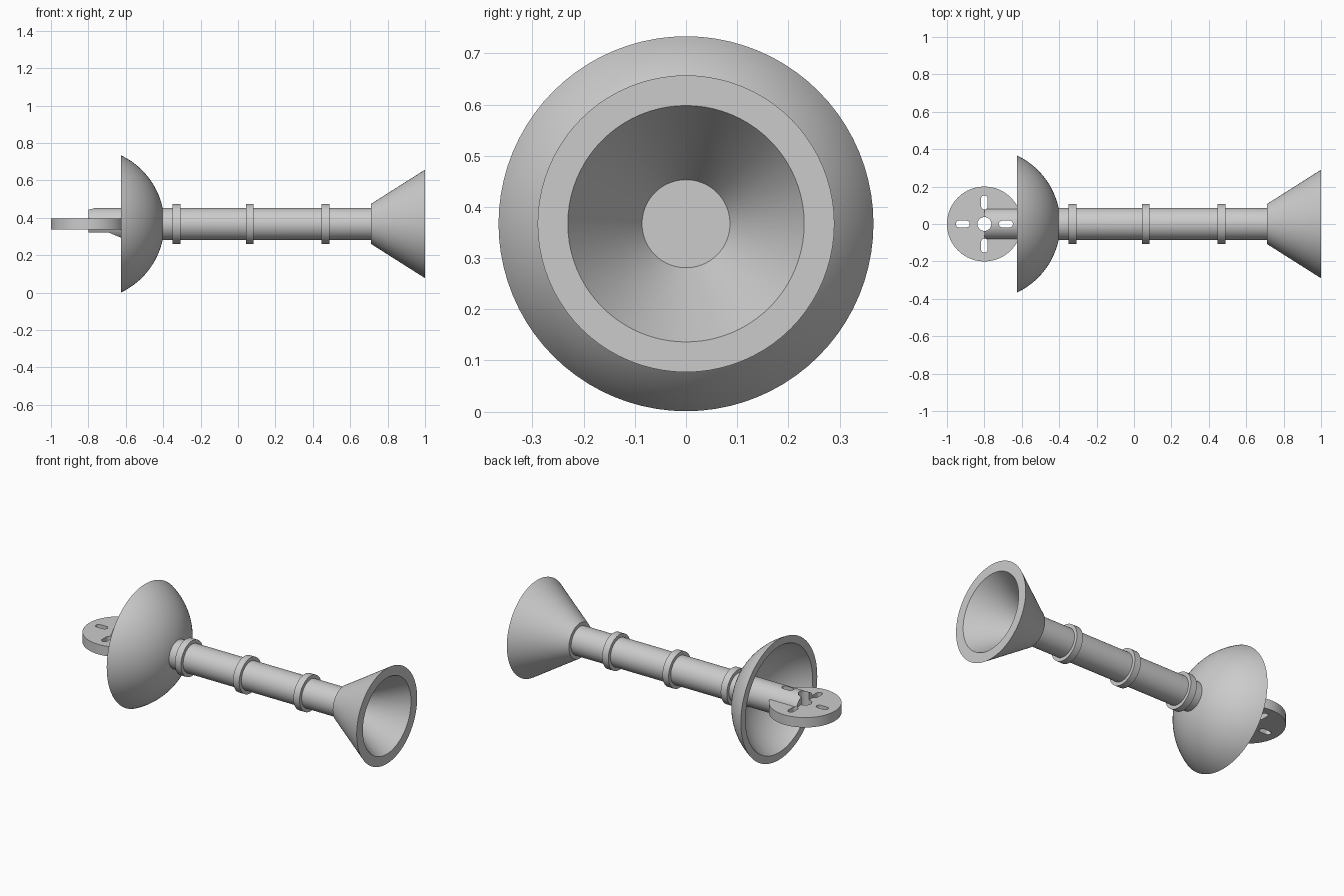
import bpy, bmesh
from math import radians, cos, sin, pi, asin
from mathutils import Matrix

old = bpy.data.objects.get("Cube")
if old:
    bpy.data.objects.remove(old)

AXIS_Z = 0.367
MOUNT_X = -0.8

grey = bpy.data.materials.new("light grey")
grey.use_nodes = True
colour = (0.6, 0.6, 0.6, 1)
grey.diffuse_color = colour
grey.node_tree.nodes["Principled BSDF"].inputs["Base Color"].default_value = colour


def finish(name, bm):
    bmesh.ops.remove_doubles(bm, verts=bm.verts, dist=1e-5)
    bmesh.ops.recalc_face_normals(bm, faces=bm.faces)
    mesh = bpy.data.meshes.new(name)
    bm.to_mesh(mesh)
    bm.free()
    mesh.materials.append(grey)
    obj = bpy.data.objects.new(name, mesh)
    bpy.context.collection.objects.link(obj)
    obj.location.z = AXIS_Z
    return obj


def smooth(obj):
    bpy.ops.object.select_all(action='DESELECT')
    obj.select_set(True)
    bpy.context.view_layer.objects.active = obj
    bpy.ops.object.shade_smooth_by_angle(angle=radians(30))


def lathe(name, profile, closed=False):
    """Revolve (x, radius) points around the long axis."""
    bm = bmesh.new()
    pts = [bm.verts.new((x, 0, r)) for x, r in profile]
    pairs = list(zip(pts, pts[1:])) + ([(pts[-1], pts[0])] if closed else [])
    edges = [bm.edges.new(p) for p in pairs]
    bmesh.ops.spin(bm, geom=pts + edges, cent=(0, 0, 0), axis=(1, 0, 0),
                   angle=2 * pi, steps=80)
    return finish(name, bm)


def prism(bm, outline, z0, z1):
    """Upright prism over an (x, y) outline."""
    face = bm.faces.new([bm.verts.new((x, y, z0)) for x, y in outline])
    top = bmesh.ops.extrude_face_region(bm, geom=[face])["geom"]
    verts = [v for v in top if isinstance(v, bmesh.types.BMVert)]
    bmesh.ops.translate(bm, verts=verts, vec=(0, 0, z1 - z0))


def arc(cx, cy, r, start, end, n):
    return [(cx + r * cos(start + (end - start) * i / n),
             cy + r * sin(start + (end - start) * i / n)) for i in range(n + 1)]


def cut(obj, cutter):
    mod = obj.modifiers.new("cut", 'BOOLEAN')
    mod.operation = 'DIFFERENCE'
    mod.solver = 'EXACT'
    mod.object = cutter
    cutter.hide_render = True
    cutter.hide_set(True)


# Solid shaft
shaft = lathe("shaft", [(MOUNT_X, 0), (MOUNT_X, 0.086), (0.77, 0.086), (0.77, 0)])

# Raised bands around the shaft
bands = [lathe("band_%d" % (i + 1),
               [(x, 0.08), (x, 0.107), (x + 0.041, 0.107), (x + 0.041, 0.08)], True)
         for i, x in enumerate((-0.349, 0.042, 0.447))]

# Flared end cup
cup = lathe("flared_cup", [(0.711, 0.04), (0.711, 0.107), (1, 0.29),
                           (1, 0.231), (0.711, 0.05)], True)

# Hollow spherical guard with a flat rim
RIM_X, OUTER, INNER = -0.625, 0.406, 0.366
rim_h = RIM_X - MOUNT_X
outer = arc(MOUNT_X, 0, OUTER, pi / 2 - asin(rim_h / OUTER), asin(0.06 / OUTER), 24)
inner = arc(MOUNT_X, 0, INNER, asin(0.06 / INNER), pi / 2 - asin(rim_h / INNER), 24)
guard = lathe("dome_guard", outer + inner, True)

# Round mounting plate
bm = bmesh.new()
prism(bm, arc(MOUNT_X, 0, 0.2, 0, 2 * pi, 80)[:-1], -0.03, 0.03)
plate = finish("mounting_plate", bm)

# Cutter: centre hole and four rounded slots, through plate and shaft
bm = bmesh.new()
prism(bm, arc(MOUNT_X, 0, 0.037, 0, 2 * pi, 40)[:-1], -0.2, 0.2)
slot = arc(0.135, 0, 0.018, -pi / 2, pi / 2, 10) + arc(0.096, 0, 0.018, pi / 2, 3 * pi / 2, 10)
for k in range(4):
    turn = Matrix.Rotation(k * pi / 2, 2)
    ring = [(turn[0][0] * x + turn[0][1] * y + MOUNT_X,
             turn[1][0] * x + turn[1][1] * y) for x, y in slot]
    prism(bm, ring, -0.2, 0.2)
holes = finish("hole_cutter", bm)

# Cutter: relief under the end of the shaft
bm = bmesh.new()
side = [(-0.9, -0.2), (-0.9, -0.047), (-0.69, -0.047), (-0.59, -0.088), (-0.59, -0.2)]
prism(bm, side, -0.2, 0.2)
bmesh.ops.rotate(bm, verts=bm.verts, cent=(0, 0, 0),
                 matrix=Matrix.Rotation(pi / 2, 3, 'X'))
relief = finish("relief_cutter", bm)

for obj in [shaft, cup, guard, plate] + bands:
    smooth(obj)
cut(shaft, relief)
cut(shaft, holes)
cut(plate, holes)
